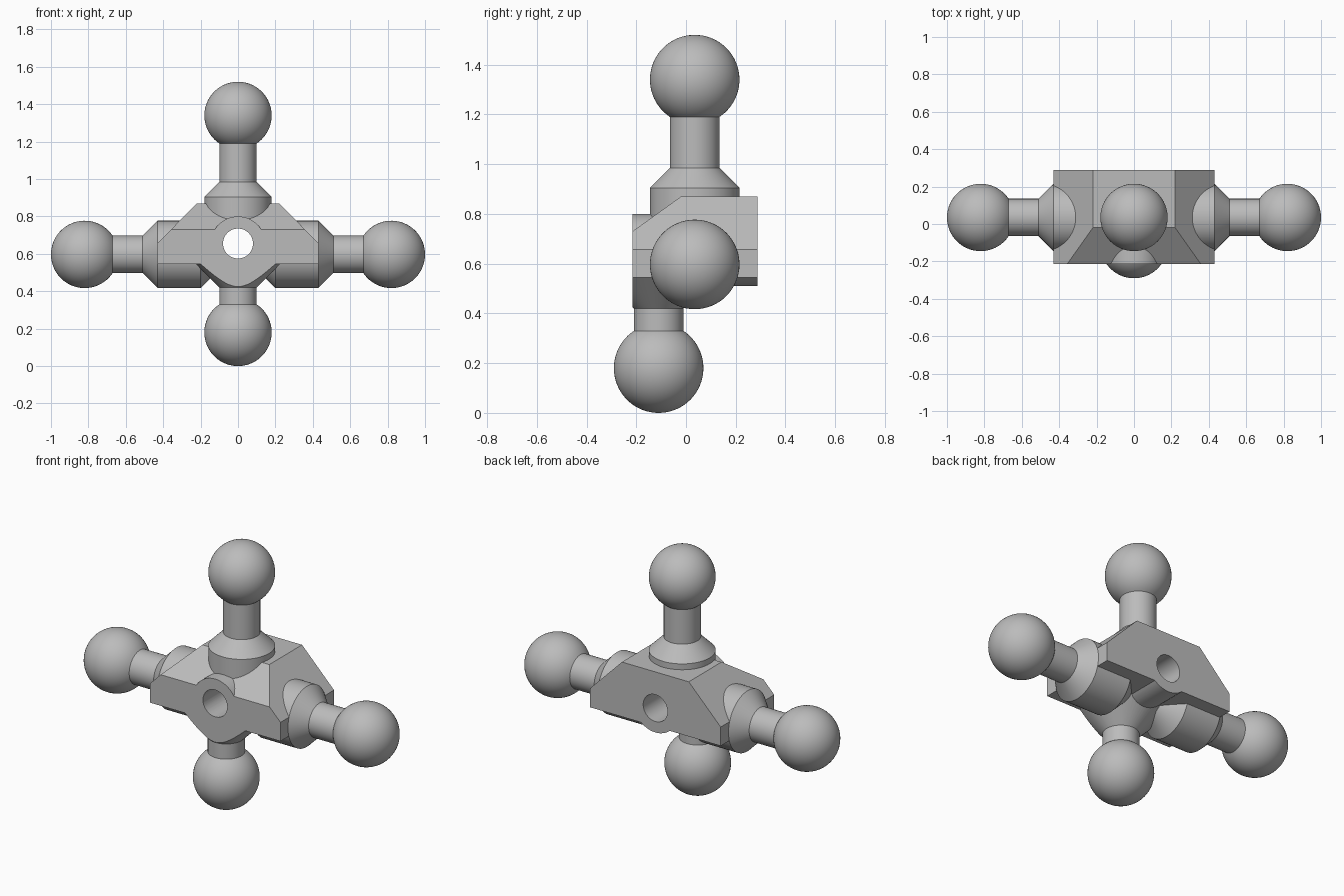
import bpy, bmesh, math
from mathutils import Matrix, Vector

cube = bpy.data.objects.get("Cube")
if cube:
    bpy.data.objects.remove(cube, do_unlink=True)

FRONT, BACK = -0.215, 0.288
BALL_R, NECK_R = 0.18, 0.1
AXIS_Y = 0.035

grey = bpy.data.materials.new("plain grey")
colour = (0.5, 0.5, 0.5, 1)
grey.diffuse_color = colour
grey.use_nodes = True
for node in grey.node_tree.nodes:
    if node.type == 'BSDF_PRINCIPLED':
        node.inputs["Base Color"].default_value = colour


def finish(name, bm, matrix=Matrix()):
    bm.transform(matrix)
    bmesh.ops.recalc_face_normals(bm, faces=bm.faces)
    mesh = bpy.data.meshes.new(name)
    bm.to_mesh(mesh)
    bm.free()
    mesh.materials.append(grey)
    obj = bpy.data.objects.new(name, mesh)
    bpy.context.collection.objects.link(obj)
    return obj


def smooth(obj):
    bpy.ops.object.select_all(action='DESELECT')
    obj.select_set(True)
    bpy.context.view_layer.objects.active = obj
    bpy.ops.object.shade_smooth_by_angle(angle=math.radians(30))


def lathe(profile, steps=64):
    """Turn (radius, height) points about the z axis."""
    bm = bmesh.new()
    verts = [bm.verts.new((r, 0, h)) for r, h in profile]
    edges = [bm.edges.new(pair) for pair in zip(verts, verts[1:])]
    bmesh.ops.spin(bm, geom=verts + edges, cent=(0, 0, 0), axis=(0, 0, 1),
                   angle=math.tau, steps=steps)
    bmesh.ops.remove_doubles(bm, verts=bm.verts, dist=0.0001)
    return bm


def slice_off(bm, point, normal):
    """Remove everything beyond a plane and close the cut."""
    bmesh.ops.bisect_plane(bm, geom=bm.verts[:] + bm.edges[:] + bm.faces[:],
                           plane_co=point, plane_no=Vector(normal),
                           clear_outer=True)
    bmesh.ops.holes_fill(bm, edges=bm.edges[:], sides=0)


def ball_limb(name, base, ball_height, matrix, arcs=28):
    """A turned base and neck with a ball on its end."""
    start = math.asin(NECK_R / BALL_R)
    arc = [start + (math.pi - start) * i / arcs for i in range(arcs + 1)]
    ball = [(BALL_R * math.sin(a), ball_height - BALL_R * math.cos(a)) for a in arc]
    ball[-1] = (0, ball_height + BALL_R)
    smooth(finish(name, lathe(base + ball), matrix))


def y_cylinder(name, radius, z, y0, y1):
    bm = lathe([(0, y0), (radius, y0), (radius, y1), (0, y1)])
    turn = Matrix.Rotation(-math.pi / 2, 4, 'X')
    return finish(name, bm, Matrix.Translation((0, 0, z)) @ turn)


def combine(obj, tool, operation):
    mod = obj.modifiers.new(operation, 'BOOLEAN')
    mod.operation, mod.solver, mod.object = operation, 'EXACT', tool
    bpy.context.view_layer.objects.active = obj
    bpy.ops.object.modifier_apply(modifier=mod.name)
    bpy.data.objects.remove(tool, do_unlink=True)


# Body block with chamfered shoulders and a sloped upper front
bm = bmesh.new()
half = [(0.43, 0.545), (0.43, 0.657), (0.22, 0.87)]
outline = half + [(-x, z) for x, z in reversed(half)]
face = bm.faces.new([bm.verts.new((x, FRONT, z)) for x, z in outline])
extruded = bmesh.ops.extrude_face_region(bm, geom=[face], use_keep_orig=True)["geom"]
bmesh.ops.translate(bm, vec=(0, BACK - FRONT, 0),
                    verts=[v for v in extruded if isinstance(v, bmesh.types.BMVert)])
slice_off(bm, (0, FRONT, 0.73), (0, -0.14, 0.195))
body = finish("body_block", bm)

# Tapered hub under the body, cut flush with the front
bm = lathe([(0, 0.56), (0.24, 0.56), (NECK_R, 0.42), (0, 0.42)])
bm.transform(Matrix.Translation((0, -0.11, 0)))
slice_off(bm, (0, FRONT, 0), (0, -1, 0))
combine(body, finish("lower_hub", bm), 'UNION')

# Round boss and the hole through it
combine(body, y_cylinder("hole_boss", 0.145, 0.655, FRONT, BACK), 'UNION')
combine(body, y_cylinder("pin_hole", 0.08, 0.655, FRONT - 0.1, BACK + 0.1), 'DIFFERENCE')
smooth(body)

# Side arms
arm = [(0, 0.1), (0.08, 0.1), (BALL_R, 0.2), (BALL_R, 0.43), (NECK_R, 0.51)]
for name, side in (("left_arm", 1), ("right_arm", -1)):
    turn = Matrix.Rotation(side * math.pi / 2, 4, 'Y')
    ball_limb(name, arm, 0.82, Matrix.Translation((0, AXIS_Y, 0.597)) @ turn)

# Upper neck
collar = [(0, 0.75), (BALL_R, 0.75), (BALL_R, 0.905), (NECK_R, 0.985)]
ball_limb("upper_neck", collar, 1.34, Matrix.Translation((0, AXIS_Y, 0)))

# Lower leg
down = Matrix.Translation((0, -0.11, 0.5)) @ Matrix.Rotation(math.pi, 4, 'X')
ball_limb("lower_leg", [(0, 0), (NECK_R, 0)], 0.32, down)
